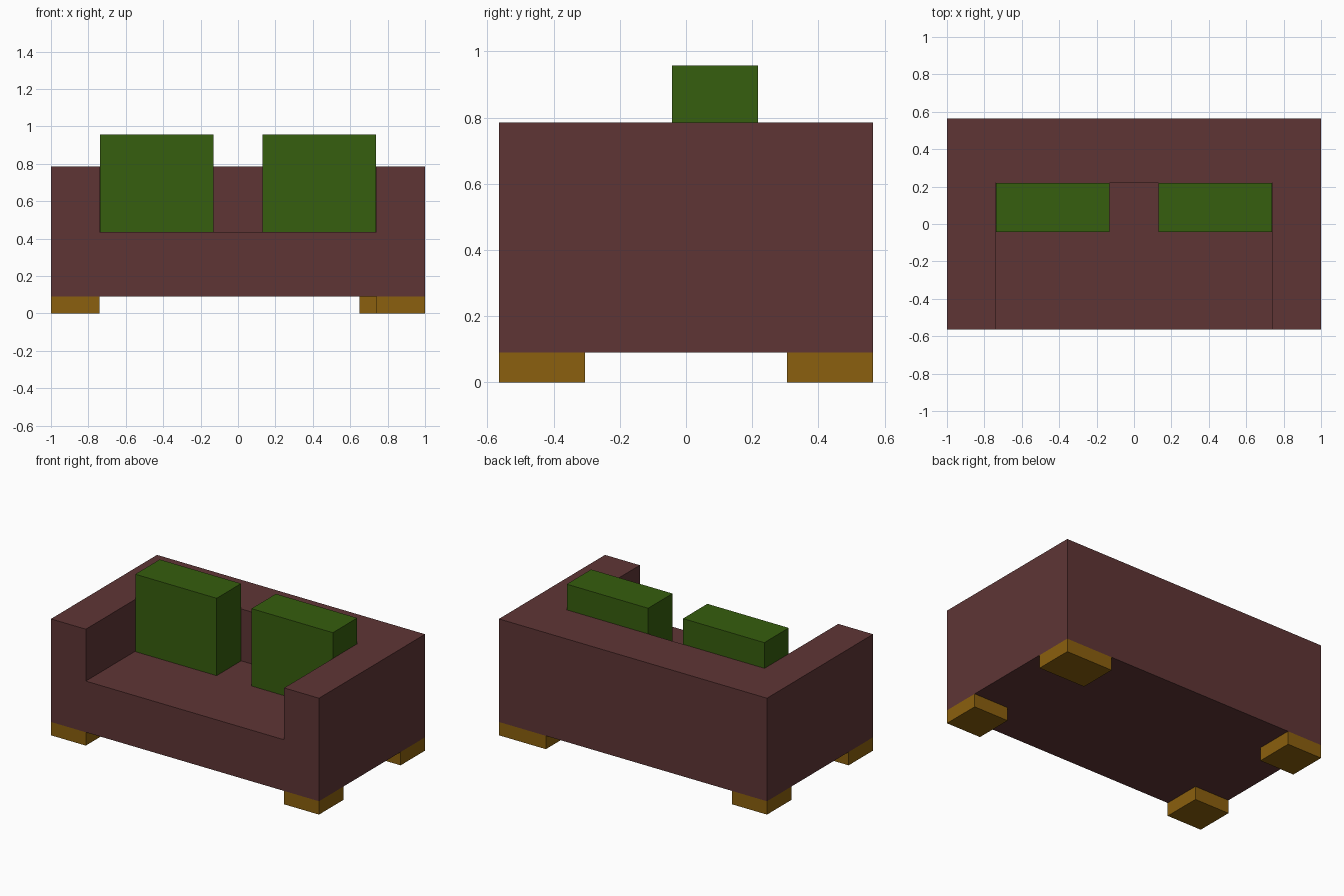
import bpy
import bmesh
from mathutils import Vector

cube = bpy.data.objects.get("Cube")
if cube:
    bpy.data.objects.remove(cube, do_unlink=True)


def make_material(name, rgb):
    mat = bpy.data.materials.new(name)
    mat.use_nodes = True
    mat.diffuse_color = (*rgb, 1)
    mat.node_tree.nodes["Principled BSDF"].inputs["Base Color"].default_value = (*rgb, 1)
    return mat


def box(name, low, high, mat):
    """Axis-aligned box between two opposite corners."""
    low, high = Vector(low), Vector(high)
    bm = bmesh.new()
    bmesh.ops.create_cube(bm, size=1)
    bmesh.ops.scale(bm, vec=high - low, verts=bm.verts)
    bmesh.ops.translate(bm, vec=(low + high) / 2, verts=bm.verts)
    mesh = bpy.data.meshes.new(name)
    bm.to_mesh(mesh)
    bm.free()
    mesh.materials.append(mat)
    obj = bpy.data.objects.new(name, mesh)
    bpy.context.collection.objects.link(obj)
    return obj


maroon = make_material("maroon upholstery", (0.114, 0.036, 0.036))
green = make_material("green cushion fabric", (0.037, 0.112, 0.0044))
wood = make_material("amber wood", (0.258, 0.117, 0.0044))

HALF_W, HALF_D = 1.0, 0.565
LEG_H, SEAT_H, ARM_H, CUSHION_H = 0.09, 0.435, 0.785, 0.957
ARM_X, BACK_Y, LEG = 0.74, 0.22, 0.26

# Sofa body: one block with the seating space cut out
body = box("sofa_body", (-HALF_W, -HALF_D, LEG_H), (HALF_W, HALF_D, ARM_H), maroon)
cutter = box("seat_cutter", (-ARM_X, -HALF_D - 1, SEAT_H), (ARM_X, BACK_Y, ARM_H + 1), maroon)
cutter.hide_render = True
cut = body.modifiers.new("seat_cut", "BOOLEAN")
cut.operation = "DIFFERENCE"
cut.solver = "EXACT"
cut.object = cutter
bpy.context.view_layer.update()
evaluated = body.evaluated_get(bpy.context.evaluated_depsgraph_get())
carved = bpy.data.meshes.new_from_object(evaluated)
body.modifiers.clear()
body.data = carved
bpy.data.objects.remove(cutter, do_unlink=True)

for side, sx in (("left", 1), ("right", -1)):
    # Back cushions resting on the seat
    xs = sorted((sx * 0.13, sx * 0.737))
    box(f"{side}_cushion", (xs[0], -0.042, SEAT_H), (xs[1], BACK_Y - 0.002, CUSHION_H), green)

    # Block feet, the back left one being wider
    for end, sy in (("front", -1), ("back", 1)):
        width = 0.35 if (side, end) == ("left", "back") else LEG
        xs = sorted((sx * HALF_W, sx * (HALF_W - width)))
        ys = sorted((sy * HALF_D, sy * (HALF_D - LEG)))
        box(f"{end}_{side}_leg", (xs[0], ys[0], 0), (xs[1], ys[1], LEG_H), wood)
